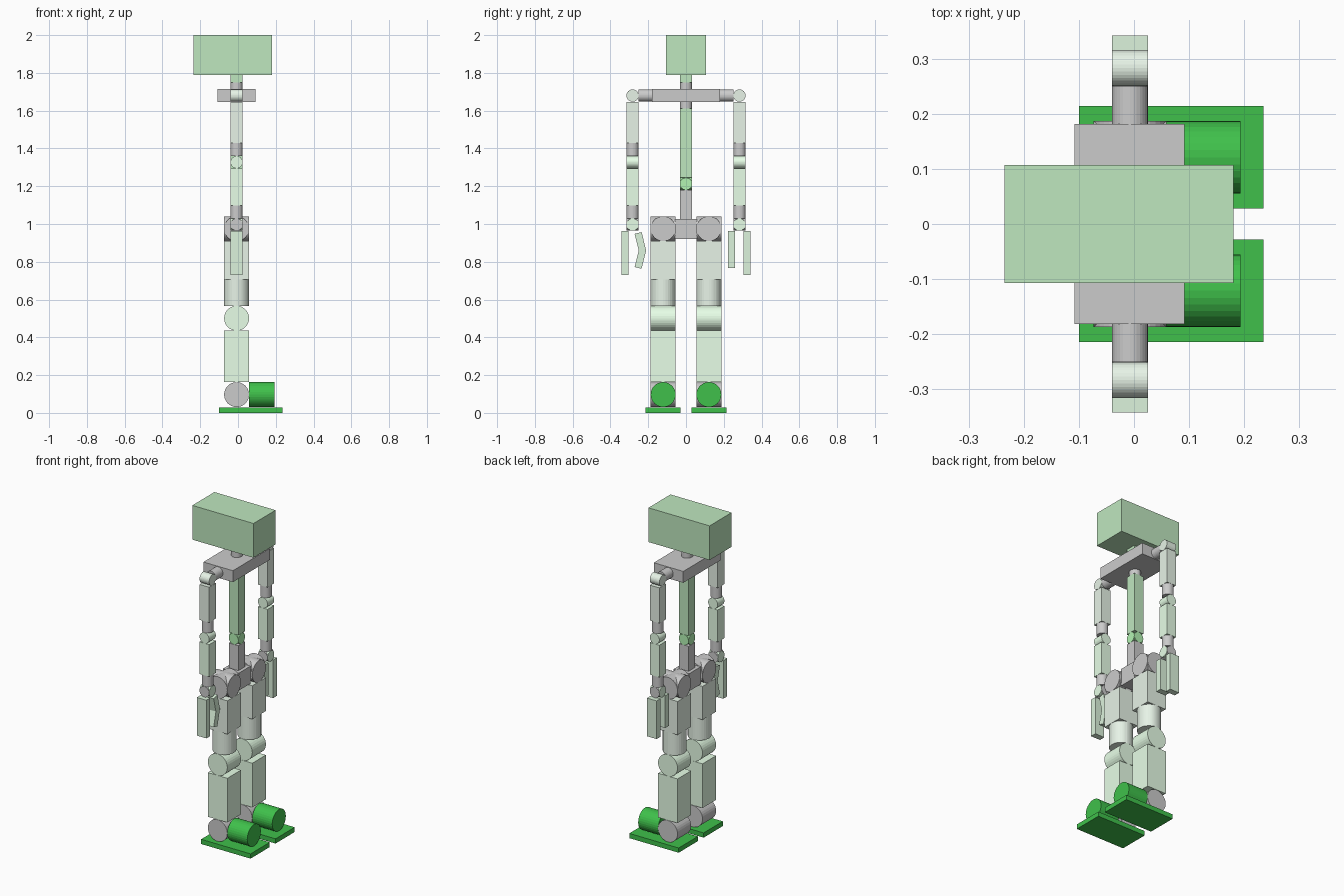
import bpy, bmesh
from math import pi
from mathutils import Matrix

if "Cube" in bpy.data.objects:
    bpy.data.objects.remove(bpy.data.objects["Cube"])

CX = -0.0075          # x of the body axis
R, L = 0.0325, 0.066  # slim and leg radii


def mat(name, r, g, b):
    m = bpy.data.materials.new(name)
    m.diffuse_color = (r, g, b, 1)
    m.use_nodes = True
    m.node_tree.nodes["Principled BSDF"].inputs["Base Color"].default_value = m.diffuse_color
    return m


SAGE = mat("sage", 0.8, 0.9, 0.8)
PALE = mat("pale_green", 0.8, 1.0, 0.8)
HAND = mat("hand_green", 0.72, 0.9, 0.72)
MID = mat("mid_green", 0.52, 0.8, 0.52)
BRIGHT = mat("bright_green", 0.45, 0.9, 0.45)
DARK = mat("dark_green", 0.05, 0.53, 0.07)


def finish(name, bm, m):
    bmesh.ops.recalc_face_normals(bm, faces=bm.faces)
    me = bpy.data.meshes.new(name)
    bm.to_mesh(me)
    bm.free()
    if m:
        me.materials.append(m)
    ob = bpy.data.objects.new(name, me)
    bpy.context.collection.objects.link(ob)
    return ob


def box(name, x, y, z, m=None):
    bm = bmesh.new()
    bmesh.ops.create_cube(bm, size=1)
    for v in bm.verts:
        for i, (a, b) in enumerate((x, y, z)):
            v.co[i] = a if v.co[i] < 0 else b
    finish(name, bm, m)


def cyl(name, axis, centre, r, length, m=None):
    rot = {"x": Matrix.Rotation(pi / 2, 4, "Y"),
           "y": Matrix.Rotation(pi / 2, 4, "X"),
           "z": Matrix.Identity(4)}[axis]
    bm = bmesh.new()
    bmesh.ops.create_cone(bm, cap_ends=True, segments=32, radius1=r, radius2=r,
                          depth=length, matrix=Matrix.Translation(centre) @ rot)
    finish(name, bm, m)


def bar(name, y, r, z0, z1, m=None):
    box(name, (CX - r, CX + r), (y - r, y + r), (z0, z1), m)


def post(name, y, r, z0, z1, m=None):
    cyl(name, "z", (CX, y, (z0 + z1) / 2), r, z1 - z0, m)


# Head, neck and spine
box("head", (-0.235, 0.18), (-0.107, 0.107), (1.79, 2.0), MID)
bar("neck_top", 0, R, 1.75, 1.79, MID)
post("neck_swivel", 0, R, 1.68, 1.75)
box("shoulder_plate", (-0.108, 0.092), (-0.181, 0.181), (1.645, 1.715))
post("spine_swivel", 0, R, 1.612, 1.68)
bar("torso_bar", 0, R, 1.245, 1.612, MID)
for axis in "xy":
    cyl("waist_joint_" + axis, axis, (CX, 0, 1.2125), R, 2 * R, BRIGHT)
bar("lower_spine", 0, R, 1.02, 1.18)
box("pelvis", (CX - 0.053, CX + 0.053), (-0.057, 0.057), (0.92, 1.027))

for s, side in ((-1, "right"), (1, "left")):
    # Arm
    y = s * 0.283
    cyl(side + "_shoulder_swivel", "y", (CX, s * 0.215, 1.68), R, 0.071)
    cyl(side + "_shoulder_joint", "x", (CX, y, 1.68), R, 2 * R, SAGE)
    bar(side + "_upper_arm", y, R, 1.43, 1.647, SAGE)
    post(side + "_upper_arm_swivel", y, R, 1.36, 1.43)
    cyl(side + "_elbow", "y", (CX, y, 1.327), R, 2 * R, PALE)
    bar(side + "_forearm", y, R, 1.098, 1.295, PALE)
    post(side + "_forearm_swivel", y, R, 1.03, 1.098)
    cyl(side + "_wrist_roll", "y", (CX, y, 0.997), R, 2 * R)
    cyl(side + "_wrist_hinge", "x", (CX, y, 0.997), R, 2 * R, PALE)
    ys = sorted((s * 0.305, s * 0.342))
    box(side + "_palm", (CX - R, CX + R), ys, (0.73, 0.964), HAND)

    # Leg
    y = s * 0.121
    for axis in "xy":
        cyl(side + "_hip_joint_" + axis, axis, (CX, y, 0.975), L, 2 * L)
    bar(side + "_thigh", y, L, 0.705, 0.91, SAGE)
    post(side + "_thigh_swivel", y, L, 0.567, 0.705, SAGE)
    cyl(side + "_knee", "y", (CX, y, 0.501), L, 2 * L, PALE)
    bar(side + "_shin", y, L, 0.164, 0.435, PALE)
    cyl(side + "_ankle", "y", (CX, y, 0.097), L, 2 * L)
    cyl(side + "_toe_drum", "x", (0.126, y, 0.097), L, 0.135, DARK)
    box(side + "_foot_plate", (-0.1, 0.235), (y - 0.093, y + 0.093), (0, 0.029), DARK)

# Thumbs: one straight, one bent
box("left_thumb", (CX - R, CX + R), (0.222, 0.259), (0.766, 0.964), HAND)
bent = [(-0.272, 0.948), (-0.235, 0.957), (-0.211, 0.86),
        (-0.235, 0.763), (-0.272, 0.772), (-0.25, 0.86)]
bm = bmesh.new()
rings = [[bm.verts.new((x, y, z)) for y, z in bent] for x in (CX - R, CX + R)]
for i in range(6):
    j = (i + 1) % 6
    bm.faces.new((rings[0][i], rings[0][j], rings[1][j], rings[1][i]))
for ring in rings:
    bm.faces.new((ring[0], ring[1], ring[2], ring[5]))
    bm.faces.new((ring[5], ring[2], ring[3], ring[4]))
finish("right_thumb", bm, HAND)
